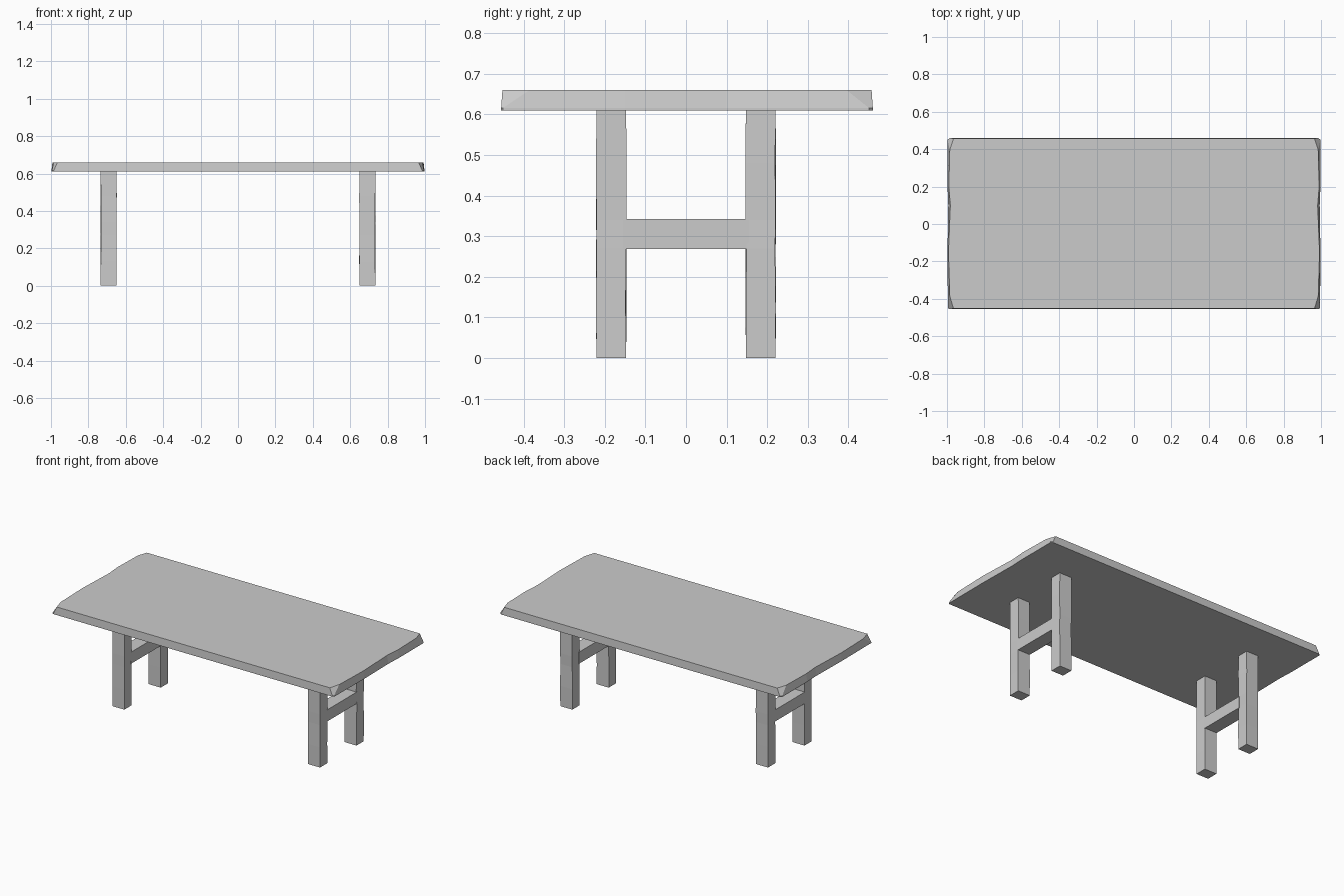
import bpy, bmesh, random
from mathutils import Vector

if "Cube" in bpy.data.objects:
    bpy.data.objects.remove(bpy.data.objects["Cube"])

random.seed(4)


def add_object(name, bm):
    bmesh.ops.recalc_face_normals(bm, faces=bm.faces)
    mesh = bpy.data.meshes.new(name)
    bm.to_mesh(mesh)
    bm.free()
    obj = bpy.data.objects.new(name, mesh)
    bpy.context.collection.objects.link(obj)
    return obj


def loft(name, rings):
    """Closed flat-faced solid through a stack of equal-length rings."""
    bm = bmesh.new()
    loops = [[bm.verts.new(p) for p in ring] for ring in rings]
    n = len(loops[0])
    for a, b in zip(loops, loops[1:]):
        for i in range(n):
            j = (i + 1) % n
            bm.faces.new((a[i], a[j], b[j], b[i]))
    bm.faces.new(loops[0][::-1])
    bm.faces.new(loops[-1])
    return add_object(name, bm)


# Tabletop: straight underside, worn corners and wavy short ends on top
end_top = [(0.965, -0.452), (0.985, -0.385), (0.992, -0.15),
           (0.982, 0.10), (0.990, 0.20), (0.985, 0.395), (0.965, 0.457)]
end_low = [(0.985, -0.455), (0.995, -0.45), (0.997, -0.15),
           (0.993, 0.10), (0.997, 0.20), (0.997, 0.45), (0.985, 0.46)]


def outline(end, z):
    right = [(x, y, z) for x, y in end]
    left = [(-x, y, z) for x, y in reversed(end)]
    return right + left


loft("tabletop", [outline(end_low, 0.61), outline(end_low, 0.616),
                  outline(end_top, 0.66)])


# Legs: square posts with slightly hand-hewn sides
def leg(name, cx, cy):
    rings = []
    for z in (0.0, 0.13, 0.27, 0.34, 0.48, 0.612):
        j = 0.0 if z in (0.0, 0.612) else 0.0015
        rings.append([(cx + sx * 0.0425 + random.uniform(-j, j),
                       cy + sy * 0.0365 + random.uniform(-j, j), z)
                      for sx, sy in ((-1, -1), (1, -1), (1, 1), (-1, 1))])
    return loft(name, rings)


# Two H-shaped trestles, each with a crossbar joining its legs
for side, cx in (("left", -0.692), ("right", 0.692)):
    leg(side + "_front_leg", cx, -0.184)
    leg(side + "_back_leg", cx, 0.184)
    loft(side + "_crossbar",
         [[(cx - 0.0435, -0.155, z), (cx + 0.0435, -0.155, z),
           (cx + 0.0435, 0.155, z), (cx - 0.0435, 0.155, z)]
          for z in (0.268, 0.342)])
